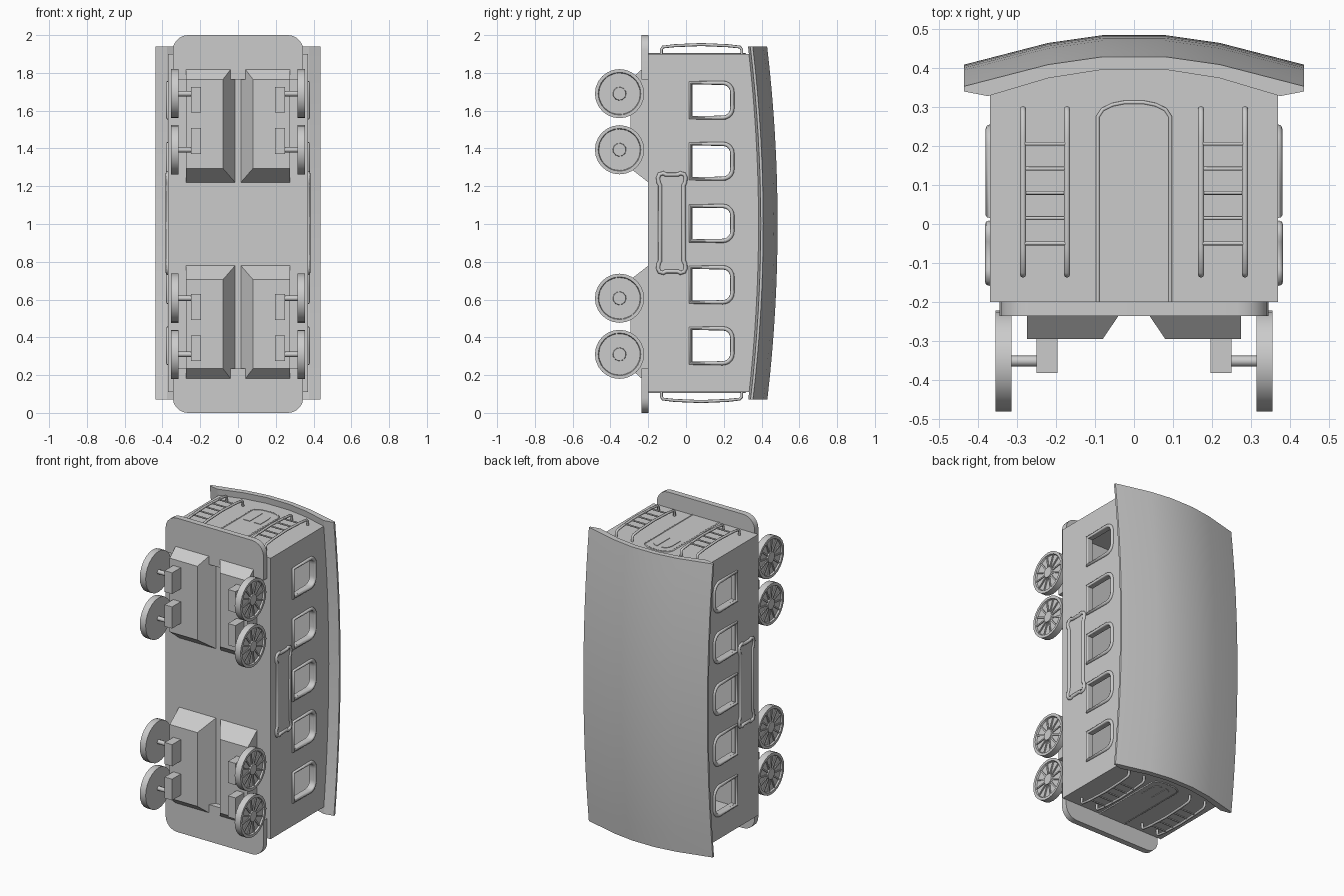
import bpy, bmesh, math
from mathutils import Vector

if "Cube" in bpy.data.objects:
    bpy.data.objects.remove(bpy.data.objects["Cube"])

# ---------- helpers ----------
def activate(ob):
    bpy.ops.object.select_all(action='DESELECT')
    ob.select_set(True)
    bpy.context.view_layer.objects.active = ob

def finish(ob, angle=35):
    activate(ob)
    bpy.ops.object.shade_smooth_by_angle(angle=math.radians(angle))
    return ob

def loft(name, rings, closed_ends=True):
    """Bridge equal-length rings of 3D points and cap the ends."""
    bm = bmesh.new()
    vs = [[bm.verts.new(p) for p in r] for r in rings]
    n = len(vs[0])
    for a, b in zip(vs, vs[1:]):
        for i in range(n):
            bm.faces.new((a[i], a[(i + 1) % n], b[(i + 1) % n], b[i]))
    if closed_ends:
        bm.faces.new(vs[0])
        bm.faces.new(vs[-1])
    bmesh.ops.recalc_face_normals(bm, faces=bm.faces)
    me = bpy.data.meshes.new(name)
    bm.to_mesh(me)
    bm.free()
    ob = bpy.data.objects.new(name, me)
    bpy.context.collection.objects.link(ob)
    return ob

def box(name, x, y, z):
    return loft(name, [[(a, y[0], z[0]), (a, y[1], z[0]), (a, y[1], z[1]), (a, y[0], z[1])] for a in x])

def slab_x(name, pts, x0, x1):
    return loft(name, [[(x, y, z) for y, z in pts] for x in (x0, x1)])

def slab_z(name, pts, z0, z1):
    return loft(name, [[(x, y, z) for x, y in pts] for z in (z0, z1)])

def tube(name, pts, r, cyclic=False):
    cu = bpy.data.curves.new(name, 'CURVE')
    cu.dimensions = '3D'
    cu.bevel_depth = r
    cu.bevel_resolution = 2
    cu.use_fill_caps = True
    sp = cu.splines.new('POLY')
    sp.points.add(len(pts) - 1)
    for p, q in zip(sp.points, pts):
        p.co = (*q, 1)
    sp.use_cyclic_u = cyclic
    ob = bpy.data.objects.new(name, cu)
    bpy.context.collection.objects.link(ob)
    activate(ob)
    bpy.ops.object.convert(target='MESH')
    return finish(bpy.context.object, 50)

def arc(cx, cy, r, a0, a1, n=5):
    return [(cx + r * math.cos(math.radians(a0 + (a1 - a0) * i / n)),
             cy + r * math.sin(math.radians(a0 + (a1 - a0) * i / n))) for i in range(n + 1)]

def both(half):
    """Mirror half a cross-section (listed from +x side) in x."""
    return half + [(-x, y) for x, y in reversed(half)]

def bend(z, half=0.935):
    return 0.055 * (1 - ((z - 1) / half) ** 2)

def window_outline(zc, y0, y1, h, r):
    return [(y0, zc - h)] + arc(y1 - r, zc - h + r, r, -90, 0) + arc(y1 - r, zc + h - r, r, 0, 90) + [(y0, zc + h)]

# ---------- hollow body with window openings ----------
WINDOWS = (0.355, 0.678, 1.003, 1.332, 1.655)
rings = []
for i in range(13):
    z = 0.11 + 1.79 * i / 12
    o = bend(z)
    sec = both([(0.37, -0.2), (0.37, 0.34 + o), (0.22, 0.385 + o), (0.08, 0.407 + o)])
    rings.append([(x, y, z) for x, y in sec])
body = loft("body", rings)
cutters = [box("cavity_cutter", (-0.34, 0.34), (-0.17, 0.3), (0.14, 1.87))]
cutters += [slab_x("window_cutter", window_outline(z, 0.034, 0.236, 0.083, 0.045), -0.5, 0.5) for z in WINDOWS]
for c in cutters:
    c.hide_render = True
    m = body.modifiers.new("cut", 'BOOLEAN')
    m.object = c
    m.solver = 'EXACT'
activate(body)
bpy.ops.object.convert(target='MESH')
for c in cutters:
    bpy.data.objects.remove(c)
finish(body)

# ---------- roof, arched both ways ----------
rings = []
for i in range(17):
    z = 0.07 + 1.87 * i / 16
    o = bend(z)
    top = both([(0.437, 0.354), (0.22, 0.41), (0.08, 0.43)])
    under = both([(0.08, 0.397), (0.22, 0.375), (0.375, 0.329), (0.437, 0.341)])
    under = [(-x, y) for x, y in both([(0.437, 0.341), (0.375, 0.329), (0.22, 0.375), (0.08, 0.397)])]
    rings.append([(x, y + o, z) for x, y in top + under])
finish(loft("roof", rings), 25)

for s in (-1, 1):
    # ---------- side window frames ----------
    for z in WINDOWS:
        tube("window_frame", [(s * 0.37, y, w) for y, w in window_outline(z, 0.023, 0.245, 0.092, 0.05)], 0.011, True)

    # ---------- side plaque with shaped frame ----------
    quarter = [(0.062, 0.0), (0.062, 0.2), (0.07, 0.215), (0.073, 0.24), (0.065, 0.258), (0.045, 0.264), (0.032, 0.256)]
    q = quarter + [(y, -z) for y, z in reversed(quarter)][:-1]
    ring = quarter + [(-y, z) for y, z in reversed(quarter)]
    ring += [(-y, -z) for y, z in quarter[1:]] + [(y, -z) for y, z in reversed(quarter[1:])]
    ring = [(y - 0.075, z + 1.005) for y, z in ring]
    tube("plaque_frame", [(s * 0.372, y, z) for y, z in ring], 0.011, True)
    slab_x("plaque_panel", [(-0.137, 0.76), (-0.013, 0.76), (-0.013, 1.25), (-0.137, 1.25)], s * 0.365, s * 0.374)

for e in (-1, 1):
    def ez(d):
        return 1 + e * d
    wall = 0.11 if e < 0 else 1.9
    def out(d):
        return wall + e * d

    # ---------- end platform with rounded outer corners ----------
    pts = [(0.345, 0.765)] + arc(0.265, 0.92, 0.08, 0, 90) + arc(-0.265, 0.92, 0.08, 90, 180) + [(-0.345, 0.765)]
    finish(loft("end_platform", [[(x, y, ez(d)) for x, d in pts] for y in (-0.236, -0.199)]))

    # ---------- end door ----------
    door = both([(0.093, -0.2), (0.093, 0.275), (0.08, 0.294), (0.055, 0.306), (0.025, 0.312)])
    slab_z("door", door, out(-0.01), out(0.002))
    tube("door_frame", [(x, y, out(0)) for x, y in door], 0.005)
    for s in (-1, 1):
        pane = [(0.015, 0.14), (0.06, 0.14), (0.06, 0.225), (0.053, 0.25), (0.037, 0.266), (0.015, 0.27)]
        slab_z("door_pane", [(s * x, y) for x, y in pane], out(-0.005), out(0.005))

        # ---------- end ladders ----------
        for x in (0.172, 0.285):
            path = [(-0.13, -0.01), (-0.13, 0.025), (-0.122, 0.037), (-0.06, 0.044), (0.08, 0.05),
                    (0.22, 0.044), (0.284, 0.037), (0.295, 0.025), (0.295, -0.01)]
            tube("ladder_rail", [(s * x, y, out(d)) for y, d in path], 0.008)
        for y in (-0.05, 0.015, 0.08, 0.142, 0.206):
            tube("ladder_rung", [(s * 0.172, y, out(0.046)), (s * 0.285, y, out(0.046))], 0.005)

        # ---------- undercarriage blocks with sloped sides ----------
        base = [(0.015, 0.22), (0.275, 0.22), (0.275, 0.85), (0.015, 0.85)]
        face = [(0.08, 0.295), (0.275, 0.295), (0.275, 0.765), (0.08, 0.765)]
        loft("bogie_block", [[(s * x, y, ez(d)) for x, d in r] for r, y in ((base, -0.199), (face, -0.295))])

        # ---------- wheels, axles and bearing boxes ----------
        for d, b0, b1 in ((0.69, 0.59, 0.725), (0.393, 0.37, 0.508)):
            c = Vector((0, -0.352, ez(d)))
            box("bearing_box", (s * 0.197, s * 0.25), (-0.382, -0.28), (ez(b0), ez(b1)))
            tube("axle", [(s * 0.24, c.y, c.z), (s * 0.32, c.y, c.z)], 0.014)
            prof = [(0.13, 0.314), (0.13, 0.355), (0.113, 0.355), (0.109, 0.345),
                    (0.036, 0.345), (0.033, 0.356), (0.018, 0.356)]
            rings = [[(s * x, c.y + y, c.z + z) for y, z in arc(0, 0, r, 0, 345, 23)] for r, x in prof]
            finish(loft("wheel", rings), 30)
            for k in range(12):
                a = math.radians(30 * k + 8)
                u, v = Vector((0, math.cos(a), math.sin(a))), Vector((0, -math.sin(a), math.cos(a)))
                quad = [c + u * r + v * w for r, w in ((0.03, -0.005), (0.112, -0.004), (0.112, 0.004), (0.03, 0.005))]
                loft("wheel_spoke", [[p + Vector((s * x, 0, 0)) for p in quad] for x in (0.343, 0.351)])
